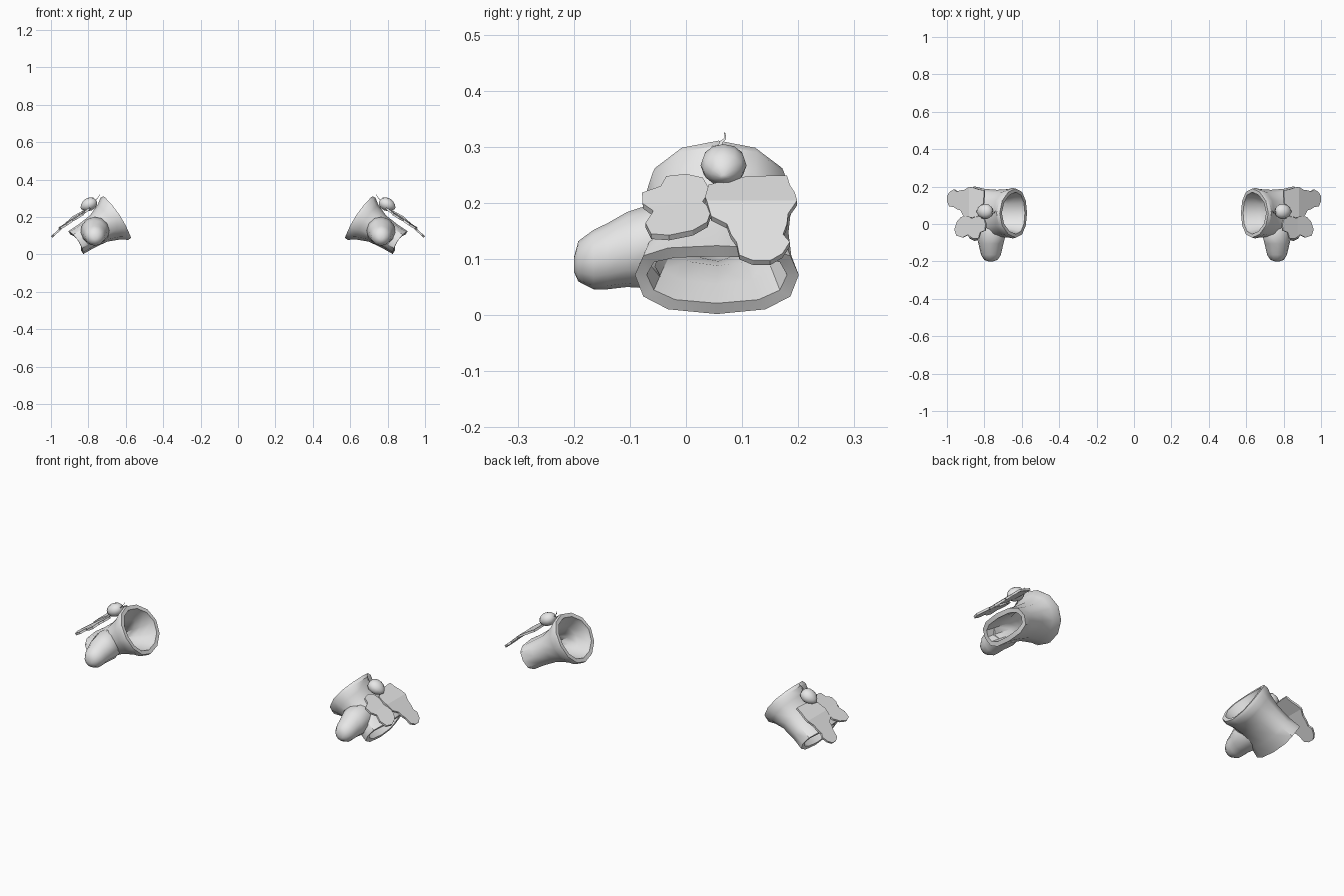
import bpy, bmesh, math
from mathutils import Vector

if "Cube" in bpy.data.objects:
    bpy.data.objects.remove(bpy.data.objects["Cube"])

grey = bpy.data.materials.new("plain_grey")
grey.diffuse_color = (0.8, 0.8, 0.8, 1)
grey.use_nodes = True
grey.node_tree.nodes["Principled BSDF"].inputs["Base Color"].default_value = grey.diffuse_color

UP = Vector((0.55, 0, 0.835))       # across the cuff, square to its axis
AXIS = Vector((0.835, 0, -0.55))    # along the cuff, towards the outside
Y = Vector((0, 1, 0))


def finish(name, bm, angle=35, thick=0):
    """Turn a bmesh into a mirrored, shaded object."""
    bmesh.ops.recalc_face_normals(bm, faces=bm.faces)
    me = bpy.data.meshes.new(name)
    bm.to_mesh(me)
    bm.free()
    ob = bpy.data.objects.new(name, me)
    bpy.context.collection.objects.link(ob)
    me.materials.append(grey)
    if thick:
        sol = ob.modifiers.new("thickness", 'SOLIDIFY')
        sol.thickness, sol.offset = thick, 0
    else:
        bpy.ops.object.select_all(action='DESELECT')
        ob.select_set(True)
        bpy.context.view_layer.objects.active = ob
        bpy.ops.object.shade_smooth_by_angle(angle=math.radians(angle))
    mir = ob.modifiers.new("mirror", 'MIRROR')
    mir.use_mirror_merge = False
    return ob


def loft(bm, rings, closed=False, cap_start=False, cap_end=False):
    """Skin a list of point rings."""
    vs = [[bm.verts.new(p) for p in r] for r in rings]
    n = len(vs[0])
    pairs = list(zip(vs, vs[1:])) + ([(vs[-1], vs[0])] if closed else [])
    for a, b in pairs:
        for i in range(n):
            j = (i + 1) % n
            bm.faces.new((a[i], a[j], b[j], b[i]))
    if cap_start:
        bm.faces.new(vs[0])
    if cap_end:
        bm.faces.new(vs[-1])


def power(v, e):
    return math.copysign(abs(v) ** e, v)


# Cuff: hollow sleeve, round inner rim, flattened outer end, sides swept inwards
C0, C1 = Vector((0.645, 0.058, 0.2)), Vector((0.867, 0.055, 0.063))
profile = [(0, .131, .133), (.07, .135, .135), (.2, .129, .111), (.45, .126, .084),
           (.75, .132, .075), (1, .146, .073),
           (1, .125, .05), (.75, .11, .05), (.5, .092, .052), (.3, .092, .075),
           (.08, .108, .106), (0, .112, .112)]
rings = []
for t, a, b in profile:
    c, e = C0.lerp(C1, t), 1 - 0.25 * t
    ring = []
    for k in range(12):
        u, v = math.cos(k * math.pi / 6), math.sin(k * math.pi / 6)
        ring.append(c + Y * a * power(u, e) + UP * b * power(v, e) - AXIS * 0.016 * u * u)
    rings.append(ring)
bm = bmesh.new()
loft(bm, rings, closed=True)
finish("cuff", bm, 40)

# Thumb: blunt stub on the front, its base following the cuff wall
rings = []
for y, r, z, bend in [(-.2, .012, .09, 0), (-.192, .036, .096, 0), (-.165, .053, .099, 0),
                      (-.14, .059, .105, 0), (-.105, .067, .117, 0),
                      (-.075, .077, .124, .03), (-.055, .07, .126, .05)]:
    ring = []
    for k in range(12):
        w = k * math.pi / 6
        ring.append(Vector((0.765, y + bend * math.sin(w) ** 2, z))
                    + AXIS * r * math.cos(w) + UP * r * math.sin(w))
    rings.append(ring)
bm = bmesh.new()
loft(bm, rings, cap_start=True)
finish("thumb", bm, 60)


# Leaves: lobed plates, folded once across and set on a slope
def leaf(name, outline, fold, height):
    bm = bmesh.new()
    bm.faces.new([bm.verts.new((x, y, 0)) for x, y in outline])
    bmesh.ops.bisect_plane(bm, geom=bm.verts[:] + bm.edges[:] + bm.faces[:],
                           plane_co=(fold, 0, 0), plane_no=(1, 0, 0))
    for v in bm.verts:
        v.co.z = height(v.co.x, v.co.y)
    finish(name, bm, thick=0.011)


leaf("back_leaf",
     [(.805, .09), (.83, .04), (.87, .034), (.91, .045), (.925, .073), (.945, .08),
      (.96, .09), (.985, .095), (.996, .12), (.996, .15), (.982, .172), (.96, .185),
      (.945, .173), (.925, .18), (.905, .182), (.88, .198), (.855, .194), (.83, .185),
      (.80, .18), (.80, .15)],
     .88, lambda x, y: 0.2 - (0.92 if x > .88 else 0.55) * (x - 0.88))
leaf("front_leaf",
     [(.80, .03), (.835, .043), (.865, .03), (.89, .045), (.922, .038), (.945, .012),
      (.958, -.03), (.947, -.062), (.915, -.072), (.885, -.058), (.86, -.077),
      (.83, -.078), (.82, -.045), (.795, -.035), (.79, 0)],
     .87, lambda x, y: 0.14 + 0.65 * (0.955 - x) + 0.15 * min(0, y + 0.03))

# Acorn: lathed egg lying along the slope
acorn_axis = Vector((0.9, 0, -0.436))
acorn_up = Vector((0.436, 0, 0.9))
centre = Vector((0.797, 0.067, 0.267))
rings = []
for s, r in [(-.044, .008), (-.037, .026), (-.02, .038), (0, .041), (.02, .036),
             (.037, .022), (.048, .005)]:
    rings.append([centre + acorn_axis * s + Y * r * math.cos(k * math.pi / 6)
                  + acorn_up * r * 0.85 * math.sin(k * math.pi / 6) for k in range(12)])
bm = bmesh.new()
loft(bm, rings, cap_start=True, cap_end=True)
finish("acorn", bm, 60)

# Stem: thin curl rising from the acorn
path = [(.765, .063, .283, .005), (.752, .06, .3, .004), (.745, .063, .309, .003),
        (.742, .07, .315, .002), (.74, .069, .325, .001)]
rings = []
for x, y, z, r in path:
    rings.append([Vector((x, y, z)) + AXIS * r * math.cos(k * math.pi / 3)
                  + Y * r * math.sin(k * math.pi / 3) for k in range(6)])
bm = bmesh.new()
loft(bm, rings, cap_start=True, cap_end=True)
finish("acorn_stem", bm, 60)
